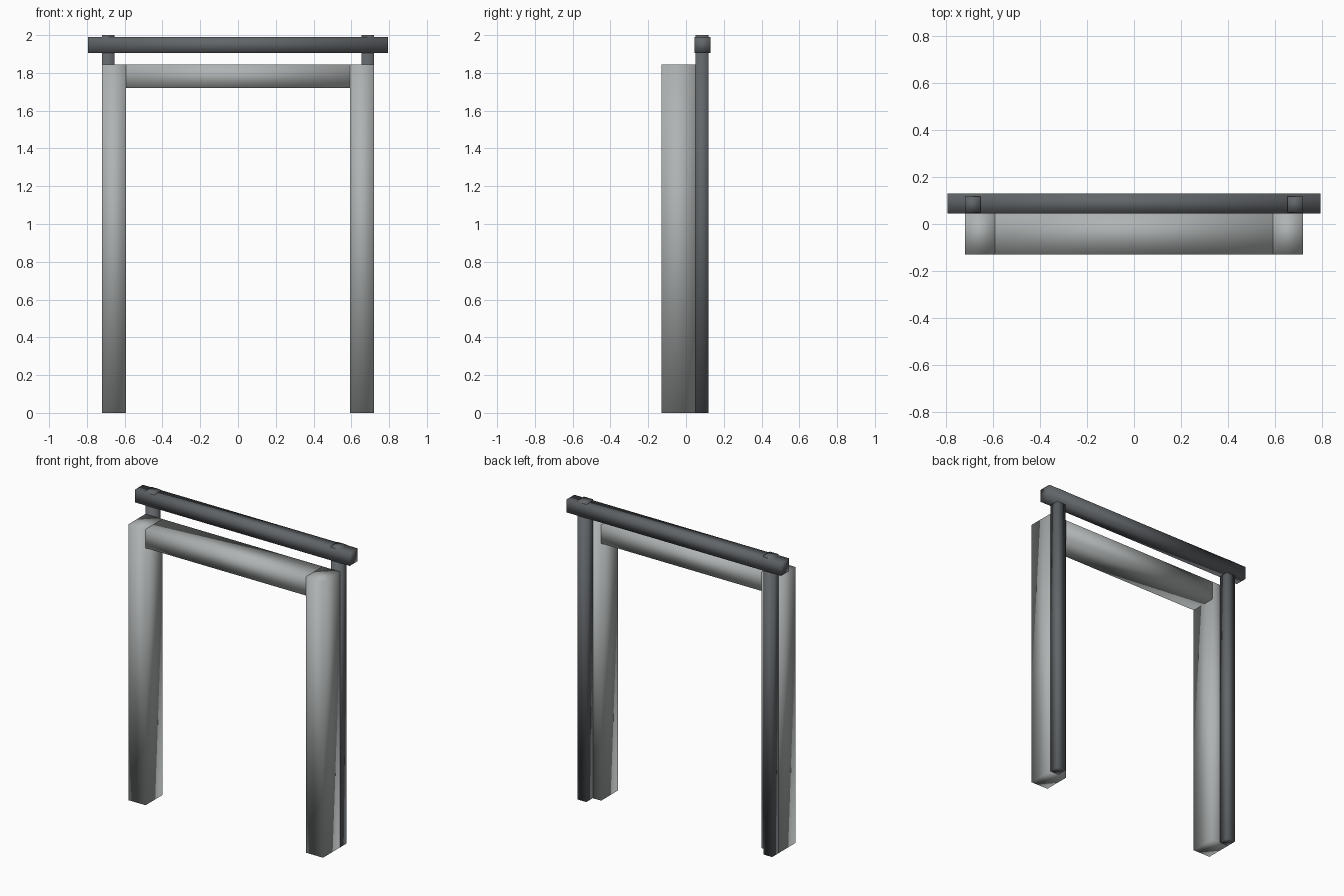
import bpy
import bmesh
from mathutils import Vector

default = bpy.data.objects.get("Cube")
if default:
    bpy.data.objects.remove(default, do_unlink=True)


def make_material(name, rgb):
    mat = bpy.data.materials.new(name)
    mat.use_nodes = True
    color = (*rgb, 1.0)
    mat.diffuse_color = color
    mat.node_tree.nodes["Principled BSDF"].inputs["Base Color"].default_value = color
    return mat


def make_beam(name, low, high, mat):
    """Soft-shaded rectangular beam between two opposite corners."""
    low, high = Vector(low), Vector(high)
    bm = bmesh.new()
    bmesh.ops.create_cube(bm, size=1)
    bmesh.ops.scale(bm, vec=high - low, verts=bm.verts)
    bmesh.ops.translate(bm, vec=(low + high) / 2, verts=bm.verts)
    for face in bm.faces:
        face.smooth = True
    mesh = bpy.data.meshes.new(name)
    bm.to_mesh(mesh)
    bm.free()
    mesh.materials.append(mat)
    obj = bpy.data.objects.new(name, mesh)
    bpy.context.collection.objects.link(obj)
    return obj


stone = make_material("light grey", (0.43, 0.45, 0.45))
iron = make_material("dark grey", (0.12, 0.13, 0.14))

OUTER, INNER = 0.72, 0.593      # frame post sides
FRONT, BACK = -0.13, 0.05       # frame depth
FRAME_TOP = 1.845

# Posts of the frame and the slim uprights behind them
for side, sign in (("left", 1), ("right", -1)):
    xs = sorted((sign * INNER, sign * OUTER))
    make_beam(side + "_post", (xs[0], FRONT, 0), (xs[1], BACK, FRAME_TOP), stone)
    xs = sorted((sign * 0.655, sign * OUTER))
    make_beam(side + "_upright", (xs[0], BACK, 0), (xs[1], 0.118, 2), iron)

# Crosspieces
make_beam("lintel", (-INNER, FRONT, 1.72), (INNER, BACK, FRAME_TOP), stone)
make_beam("top_bar", (-0.795, 0.045, 1.905), (0.795, 0.13, 1.99), iron)
